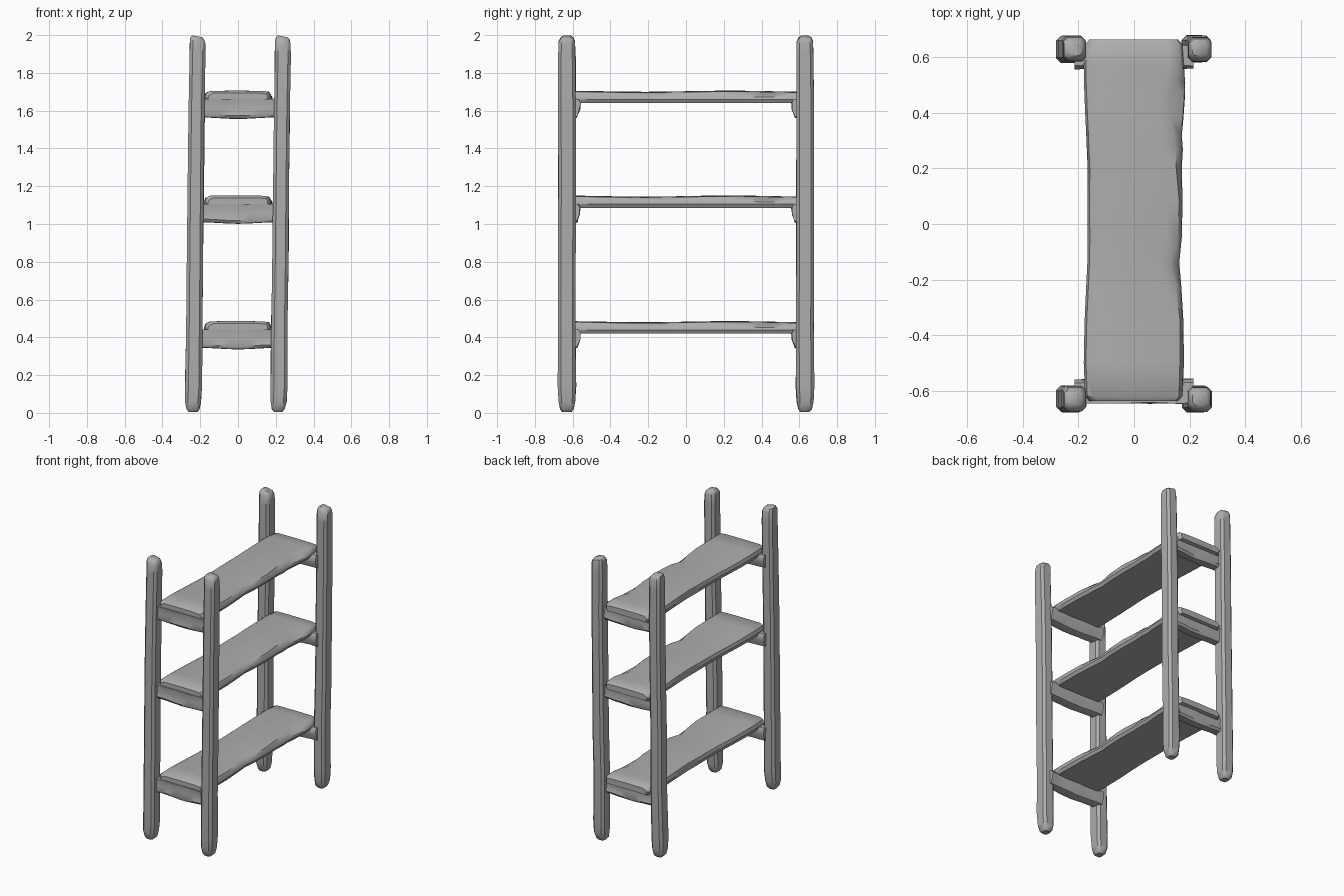
import bpy, bmesh, math, random
from mathutils import Vector

cube = bpy.data.objects.get("Cube")
if cube:
    bpy.data.objects.remove(cube, do_unlink=True)

random.seed(4)
grey = bpy.data.materials.new("weathered_grey")
grey.use_nodes = True
grey.diffuse_color = (0.42, 0.42, 0.42, 1)
grey.node_tree.nodes["Principled BSDF"].inputs["Base Color"].default_value = (0.42, 0.42, 0.42, 1)


def jitter(amount):
    return random.uniform(-amount, amount)


def loft(name, rings):
    """Skin a closed solid through rings of equal point count."""
    bm = bmesh.new()
    loops = [[bm.verts.new(p) for p in ring] for ring in rings]
    n = len(loops[0])
    for a, b in zip(loops, loops[1:]):
        for i in range(n):
            j = (i + 1) % n
            bm.faces.new((a[i], a[j], b[j], b[i]))
    bm.faces.new(loops[0][::-1])
    bm.faces.new(loops[-1])
    bmesh.ops.recalc_face_normals(bm, faces=bm.faces)
    mesh = bpy.data.meshes.new(name)
    bm.to_mesh(mesh)
    bm.free()
    mesh.materials.append(grey)
    obj = bpy.data.objects.new(name, mesh)
    bpy.context.collection.objects.link(obj)
    bpy.ops.object.select_all(action="DESELECT")
    obj.select_set(True)
    bpy.context.view_layer.objects.active = obj
    bpy.ops.object.shade_smooth_by_angle(angle=math.radians(40))
    return obj


def soft_rect(hu, hv, cut):
    """Rectangle with each corner cut off, as (u, v) pairs."""
    return [(hu, -hv + cut), (hu, hv - cut), (hu - cut, hv), (-hu + cut, hv),
            (-hu, hv - cut), (-hu, -hv + cut), (-hu + cut, -hv), (hu - cut, -hv)]


# Posts: hewn square logs, all leaning slightly to the left side
def post(name, side, y):
    stations = [(0.005, 0.022, 0.024), (0.02, 0.034, 0.036), (0.06, 0.042, 0.044),
                (0.14, 0.045, 0.048), (0.45, 0.043, 0.047), (0.8, 0.043, 0.047),
                (1.2, 0.042, 0.047), (1.6, 0.042, 0.047), (1.9, 0.042, 0.045),
                (1.965, 0.041, 0.043), (1.985, 0.036, 0.034), (1.995, 0.026, 0.022)]
    rings = []
    for z, hx, hy in stations:
        cx = side * 0.226 - 0.012 + 0.024 * z / 2
        dx, dy = jitter(0.002), jitter(0.002)
        tilt = 0.2 if z > 1.95 else 0
        rings.append([(cx + dx + u, y + dy + v, min(2.0, z - tilt * (u + 0.01)))
                      for u, v in soft_rect(hx, hy, hx * 0.38)])
    loft(name, rings)


for side, sname in ((-1, "right"), (1, "left")):
    for y, yname in ((-0.63, "front"), (0.63, "back")):
        post(f"{yname}_{sname}_post", side, y)


# Crossbars: wedge-shaped rails joining each pair of posts
def crossbar(name, sign, top):
    profile = [(0.645, 0), (0.57, 0), (0.559, -0.02), (0.562, -0.055),
               (0.577, -0.095), (0.6, -0.102), (0.635, -0.1), (0.645, -0.085),
               (0.638, -0.05)]
    rings = []
    for i in range(9):
        x = -0.215 + 0.43 * i / 8
        sag = 0.004 * math.cos(x * 16)
        rings.append([(x, sign * (y + jitter(0.003)), top + z - sag * (z < -0.08))
                      for y, z in profile])
    loft(name, rings)


# Shelves: planks with worn edges; each station is y, left edge, right edge, chip
STATIONS = [(-0.638, 0.160, 0.158, 0.01), (-0.62, 0.176, 0.174, 0.012), (-0.5, 0.181, 0.180, 0.015),
            (-0.35, 0.178, 0.178, 0.012), (-0.22, 0.172, 0.170, 0.02), (-0.14, 0.168, 0.163, 0.035),
            (-0.05, 0.167, 0.172, 0.015), (0.08, 0.168, 0.175, 0.012), (0.2, 0.167, 0.172, 0.02),
            (0.27, 0.17, 0.176, 0.025), (0.32, 0.172, 0.172, 0.03), (0.38, 0.175, 0.178, 0.048),
            (0.45, 0.178, 0.183, 0.06), (0.51, 0.18, 0.184, 0.035), (0.57, 0.181, 0.18, 0.015),
            (0.645, 0.176, 0.174, 0.012), (0.665, 0.16, 0.158, 0.01)]


def shelf(name, bottom):
    rings = []
    last = len(STATIONS) - 1
    for i, (y, left, right, chip) in enumerate(STATIONS):
        end = 0.012 if i in (0, last) else 0
        top = bottom + 0.062 - end + 0.003 * math.sin(y * 7)
        low = bottom + end * 0.5
        mid = bottom + 0.032
        rings.append([(-left + 0.012, y, low), (right - 0.012, y, low),
                      (right, y, mid - 0.012), (right - 0.003, y, mid + 0.008 - chip * 0.15),
                      (right - chip, y, top - 0.004), (right - chip - 0.04, y, top),
                      (0, y, top + 0.001), (-left + 0.03, y, top),
                      (-left + 0.008, y, top - 0.01), (-left, y, mid - 0.004)])
    loft(name, rings)


for level, bottom in (("lower", 0.42), ("middle", 1.085), ("upper", 1.64)):
    shelf(f"{level}_shelf", bottom)
    crossbar(f"{level}_front_crossbar", -1, bottom + 0.022)
    crossbar(f"{level}_back_crossbar", 1, bottom + 0.022)
